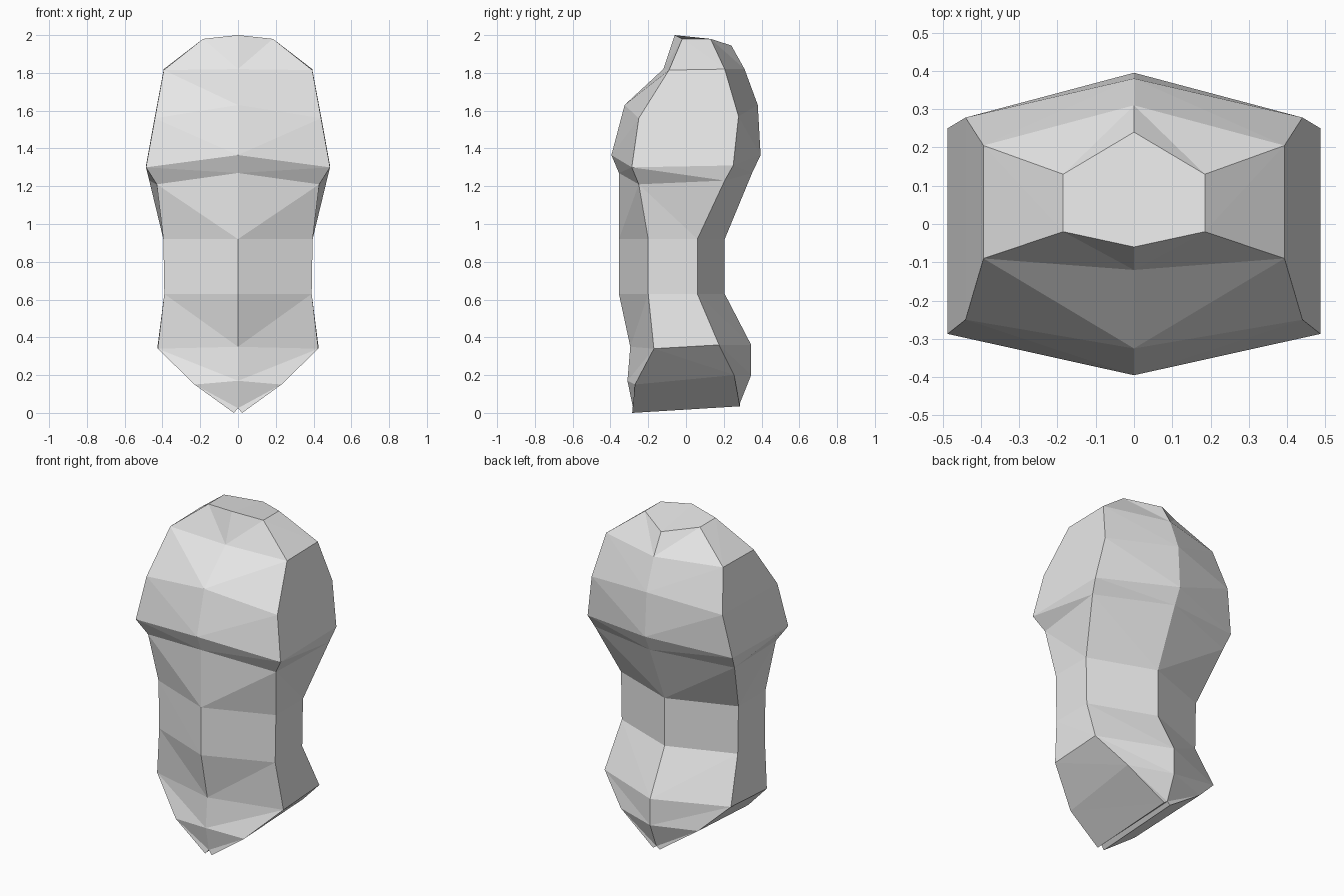
import bpy
import bmesh

# Remove the default cube only
default = bpy.data.objects.get("Cube")
if default:
    bpy.data.objects.remove(default, do_unlink=True)

# Plain grey material
grey = bpy.data.materials.new("light grey")
grey.use_nodes = True
grey.diffuse_color = (0.8, 0.8, 0.8, 1)
grey.node_tree.nodes["Principled BSDF"].inputs["Base Color"].default_value = (0.8, 0.8, 0.8, 1)

# Profile curves of one half, bottom to top, as (y, z)
front_ridge = [(-.28, .025), (-.31, .17), (-.295, .35), (-.355, .63), (-.355, .92),
               (-.355, 1.27), (-.395, 1.365), (-.325, 1.63), (-.12, 1.82), (-.06, 2)]
front_edge = [(-.285, 0), (-.27, .15), (-.17, .34), (-.2, .63), (-.2, .92),
              (-.25, 1.21), (-.287, 1.3), (-.25, 1.56), (-.09, 1.815), (-.02, 1.98)]
back_edge = [(.285, .035), (.255, .2), (.175, .36), (.06, .63), (.06, .92),
             (.205, 1.23), (.25, 1.31), (.278, 1.57), (.205, 1.82), (.13, 1.98)]
back_ridge = [(.285, .05), (.345, .2), (.345, .36), (.205, .63), (.205, .92),
              (.35, 1.27), (.395, 1.365), (.38, 1.63), (.31, 1.82), (.24, 1.945)]

# Half widths of the front and back side edges
front_width = [.022, .23, .425, .39, .395, .43, .487, .44, .393, .185]
back_width = front_width.copy()
back_width[1] = .26
back_width[5] = .47


def column(bm, widths, profile):
    """Add the vertices of one vertical edge line."""
    return [bm.verts.new((x, y, z)) for x, (y, z) in zip(widths, profile)]


# Faceted body: four edge lines bridged into one half, then mirrored
bm = bmesh.new()
centre = [0] * len(front_ridge)
columns = [column(bm, centre, front_ridge),
           column(bm, front_width, front_edge),
           column(bm, back_width, back_edge),
           column(bm, centre, back_ridge)]

for i, (a, b) in enumerate(zip(columns, columns[1:])):
    for k in range(len(a) - 1):
        if i == 0:
            # Front facets fold from the low ridge to the high side edge
            bm.faces.new((a[k], b[k], b[k + 1]))
            bm.faces.new((a[k], b[k + 1], a[k + 1]))
        else:
            bm.faces.new((a[k], b[k], a[k + 1]))
            bm.faces.new((b[k], b[k + 1], a[k + 1]))

# Crown and underside caps
bm.faces.new([c[-1] for c in columns])
bm.faces.new([c[0] for c in reversed(columns)])

mesh = bpy.data.meshes.new("faceted_body")
bm.to_mesh(mesh)
bm.free()
mesh.materials.append(grey)

body = bpy.data.objects.new("faceted_body", mesh)
bpy.context.scene.collection.objects.link(body)
mirror = body.modifiers.new("Mirror halves", "MIRROR")
mirror.use_axis = (True, False, False)
mirror.use_clip = True
mirror.merge_threshold = 0.001
